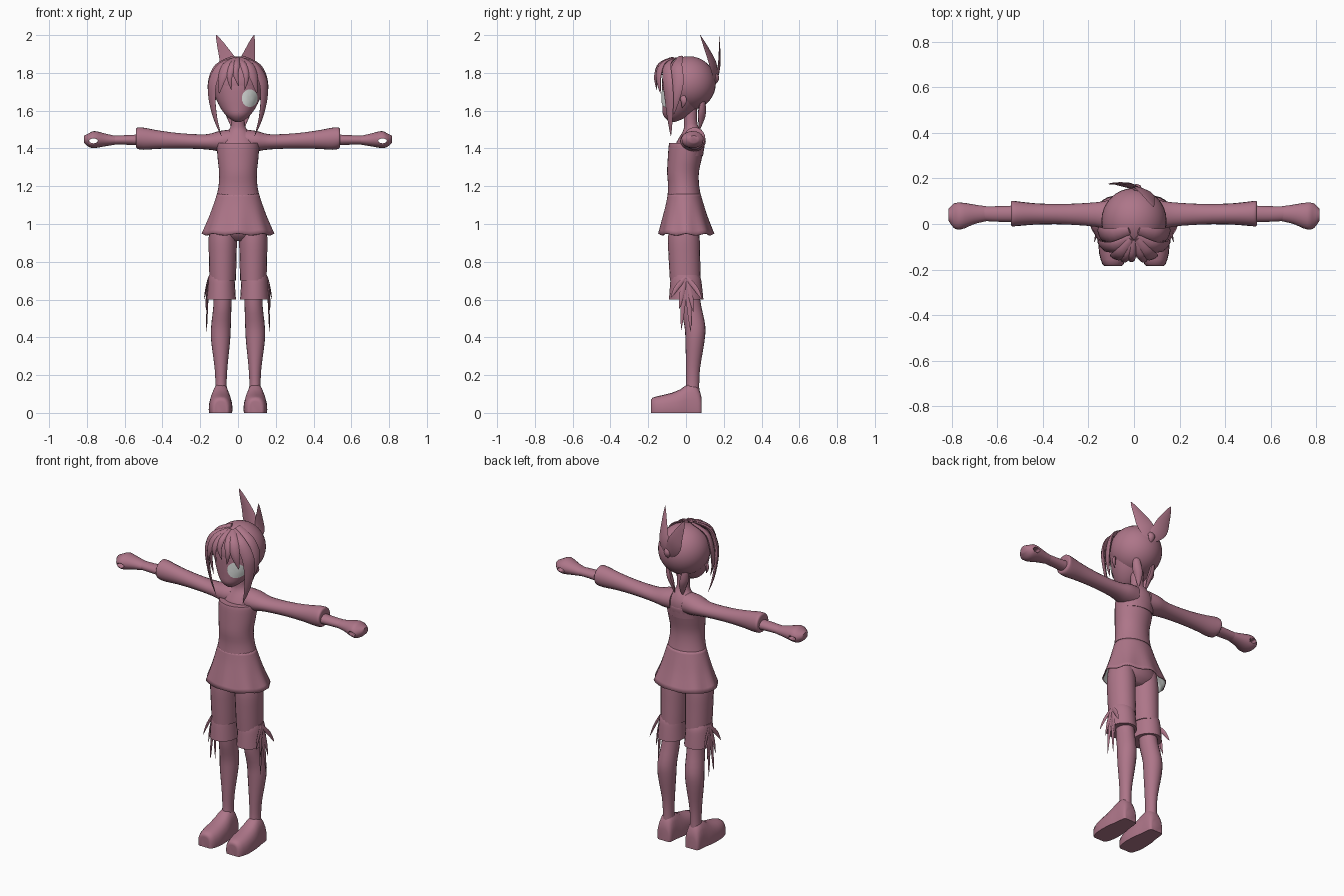
import bpy, bmesh
from math import sin, cos, pi, copysign
from mathutils import Vector

cube = bpy.data.objects.get("Cube")
if cube:
    bpy.data.objects.remove(cube, do_unlink=True)


def material(name, rgb):
    m = bpy.data.materials.new(name)
    m.use_nodes = True
    m.diffuse_color = (*rgb, 1)
    m.node_tree.nodes["Principled BSDF"].inputs["Base Color"].default_value = (*rgb, 1)
    return m


MAUVE = material("mauve", (0.42, 0.18, 0.25))
PALE = material("pale grey", (0.75, 0.78, 0.76))


def finish(name, bm, mat=MAUVE, angle=50):
    bmesh.ops.recalc_face_normals(bm, faces=bm.faces)
    mesh = bpy.data.meshes.new(name)
    bm.to_mesh(mesh)
    bm.free()
    ob = bpy.data.objects.new(name, mesh)
    bpy.context.collection.objects.link(ob)
    mesh.materials.append(mat)
    bpy.ops.object.select_all(action='DESELECT')
    ob.select_set(True)
    bpy.context.view_layer.objects.active = ob
    bpy.ops.object.shade_smooth_by_angle(angle=angle * pi / 180)
    return ob


def smooth_path(rows, steps):
    """Catmull-Rom interpolation of rows of numbers."""
    out = []
    for i in range(len(rows) - 1):
        a, b, c, d = (rows[max(0, min(len(rows) - 1, i + k))] for k in (-1, 0, 1, 2))
        for s in range(steps):
            t = s / steps
            out.append([q + t / 2 * (r - p + t * (2*p - 5*q + 4*r - u + t * (3*(q - r) + u - p)))
                        for p, q, r, u in zip(a, b, c, d)])
    return out + [list(rows[-1])]


def loft(name, rings, n=20, caps=True, power=1, floor=False, wave=None):
    """Skin over elliptical rings given as (centre, half axis, half axis)."""
    bm = bmesh.new()
    loops = []
    for k, (c, u, v) in enumerate(rings):
        loop = []
        for i in range(n):
            a = 2 * pi * i / n
            x, y = (copysign(abs(f(a)) ** power, f(a)) for f in (cos, sin))
            p = Vector(c) + Vector(u) * x + Vector(v) * y
            if wave:
                p += wave(a, k / (len(rings) - 1))
            if floor:
                p.z = max(p.z, 0)
            loop.append(bm.verts.new(p))
        loops.append(loop)
    for a, b in zip(loops, loops[1:]):
        for i in range(n):
            bm.faces.new((a[i], a[i - 1], b[i - 1], b[i]))
    if caps:
        bm.faces.new(loops[0])
        bm.faces.new(loops[-1])
    return finish(name, bm)


def upright(name, rows, cx=0, steps=3, **kw):
    """Rows of height, half width, front y, back y."""
    return loft(name, [((cx, (f + b) / 2, z), (w, 0, 0), (0, (b - f) / 2, 0))
                       for z, w, f, b in smooth_path(rows, steps)], **kw)


def sideways(name, s, rows, steps=3, **kw):
    """Rows of distance out, bottom z, top z, front y, back y."""
    return loft(name, [((s * x, (f + b) / 2, (lo + hi) / 2), (0, (b - f) / 2, 0), (0, 0, (hi - lo) / 2))
                       for x, lo, hi, f, b in smooth_path(rows, steps)], **kw)


HEAD = Vector((0, 0.015, 1.745))


def strand(name, pts, width, thick=0.012, out=None, start=0.15):
    """Tapered flat lock or ribbon along a path."""
    path = [Vector(p) for p in smooth_path(pts, 4)]
    last = len(path) - 1
    rings = []
    for i, p in enumerate(path):
        tangent = (path[min(i + 1, last)] - path[max(i - 1, 0)]).normalized()
        facing = Vector(out) if out else p - HEAD
        across = tangent.cross(facing).normalized()
        k = max(0.03, sin(pi * (start + (1 - start) * i / last)))
        rings.append((p, across * width * k, across.cross(tangent) * thick * k))
    return loft(name, rings, n=8)


# Head: skull of hair, face and ears
bm = bmesh.new()
bmesh.ops.create_uvsphere(bm, u_segments=32, v_segments=18, radius=0.143)
bmesh.ops.translate(bm, verts=bm.verts, vec=HEAD)
finish("skull", bm)
face = upright("face", [(1.54, .012, -.085, -.06), (1.555, .04, -.105, -.02), (1.58, .068, -.122, .02),
                        (1.62, .096, -.125, .06), (1.68, .122, -.127, .1), (1.75, .132, -.125, .12),
                        (1.82, .11, -.1, .1)], n=32)

# Pale eye laid on the face
bpy.context.view_layer.update()
bm = bmesh.new()
rows = []
for r in range(1, 5):
    row = []
    for i in range(20):
        a = 2 * pi * i / 20
        x, z = 0.062 + 0.042 * r / 4 * cos(a), 1.666 + 0.047 * r / 4 * sin(a)
        hit, spot, _, _ = face.ray_cast(Vector((x, -1, z)), Vector((0, 1, 0)))
        row.append(bm.verts.new((x, (spot.y if hit else -0.1) - 0.006, z)))
    rows.append(row)
bm.faces.new(rows[0])
for a, b in zip(rows, rows[1:]):
    for i in range(20):
        bm.faces.new((a[i], a[i - 1], b[i - 1], b[i]))
finish("left_eye", bm, PALE)

# Neck and shoulders
upright("neck_and_shoulders", [(1.36, .1, -.06, .09), (1.42, .1, -.055, .098), (1.46, .085, -.035, .095),
                               (1.495, .052, -.015, .08), (1.53, .036, -.01, .06), (1.62, .037, -.015, .06)])

# Dress: fitted bodice and flared, wavy skirt with a pale lining
upright("bodice", [(1.43, .108, -.088, .095), (1.41, .112, -.092, .098), (1.34, .107, -.097, .082),
                   (1.27, .1, -.1, .068), (1.2, .103, -.095, .07), (1.12, .12, -.1, .085)], n=32)
skirt = upright("skirt", [(1.16, .111, -.096, .077), (1.1, .13, -.107, .094), (1.03, .154, -.123, .115),
                          (.945, .188, -.143, .145)], n=48, caps=False,
                wave=lambda a, t: Vector((cos(a), sin(a), 1)) * 0.005 * t * t * cos(8 * a))
skirt.data.materials.append(PALE)
shell = skirt.modifiers.new("lining", 'SOLIDIFY')
shell.thickness = 0.006
shell.offset = -1
shell.material_offset = 1
upright("hips", [(1.12, .09, -.07, .06), (1.02, .14, -.095, .08), (.95, .145, -.09, .075), (.91, .07, -.05, .04)])

for s, side in ((1, "left"), (-1, "right")):
    # Arms
    sideways(side + "_sleeve", s, [(.04, 1.38, 1.5, -.03, .1), (.1, 1.385, 1.492, -.03, .105),
                                   (.17, 1.395, 1.475, -.012, .095), (.3, 1.4, 1.48, -.002, .088),
                                   (.42, 1.398, 1.495, -.002, .09), (.5, 1.393, 1.51, -.008, .098),
                                   (.535, 1.4, 1.51, -.01, .102), (.54, 1.415, 1.49, 0, .09)])
    sideways(side + "_forearm", s, [(.5, 1.415, 1.475, .008, .082), (.6, 1.42, 1.47, .01, .078),
                                    (.68, 1.42, 1.468, .015, .078)])
    hand = sideways(side + "_hand", s, [(.65, 1.42, 1.467, .012, .078), (.7, 1.412, 1.478, 0, .085),
                                        (.76, 1.402, 1.492, -.025, .095), (.79, 1.408, 1.48, -.018, .09),
                                        (.815, 1.43, 1.468, .015, .065)])
    # Opening through the closed fingers
    cutter = loft("cutter", [((s * 0.765, y, 1.44), (0.023, 0, 0), (0, 0, 0.013)) for y in (-0.2, 0.2)], n=12)
    hole = hand.modifiers.new("grip", 'BOOLEAN')
    hole.operation = 'DIFFERENCE'
    hole.object = cutter
    bpy.context.view_layer.objects.active = hand
    bpy.ops.object.modifier_apply(modifier="grip")
    bpy.data.objects.remove(cutter, do_unlink=True)

    # Legs: shorts, gathered cuff, shin and shoe
    upright(side + "_short", [(1.03, .06, -.08, .06), (.93, .074, -.095, .072), (.82, .073, -.092, .075),
                              (.7, .07, -.085, .078)], cx=s * .081)
    upright(side + "_cuff", [(.73, .066, -.075, .07), (.705, .07, -.082, .08), (.66, .073, -.086, .086),
                             (.6, .077, -.09, .092)], cx=s * .088)
    loft(side + "_shin", [((s * x, (f + b) / 2, z), (w, 0, 0), (0, (b - f) / 2, 0)) for z, x, w, f, b in
                          smooth_path([(.66, .08, .048, -.035, .065), (.56, .083, .048, -.03, .082),
                                       (.46, .09, .052, -.008, .102), (.38, .092, .05, -.003, .098),
                                       (.24, .09, .034, 0, .075), (.15, .09, .03, 0, .07),
                                       (.08, .09, .035, -.01, .072)], 3)])
    shoe = [(-.185, .03, .06), (-.178, .046, .08), (-.13, .061, .093), (-.08, .063, .105), (-.03, .06, .125),
            (.01, .052, .152), (.05, .048, .15), (.075, .044, .11), (.083, .034, .07)]
    loft(side + "_shoe", [((s * .092, y, .018), (w, 0, 0), (0, 0, h - .018))
                          for y, w, h in smooth_path(shoe, 2)], power=0.8, floor=True)

    # Knee bow: fanned ribbon ends
    for i, (y, z, x) in enumerate([(-.08, .61, .175), (.085, .6, .18), (-.025, .44, .165),
                                   (.025, .43, .168), (-.035, .55, .172), (.04, .53, .17)]):
        strand(f"{side}_knee_ribbon_{i}", [(s * .155, 0, .72), (s * (x + .158) / 2, y * .6, (z + .72) / 2),
                                          (s * x, y, z)], .013, .004, out=(s, 0, 0))

    # Hair locks framing the face
    strand(side + "_long_lock", [(s * .01, -.06, 1.875), (s * .085, -.1, 1.84), (s * .132, -.098, 1.76),
                                 (s * .138, -.09, 1.67), (s * .12, -.085, 1.56), (s * .088, -.08, 1.465)], .034)
    strand(side + "_cheek_lock", [(s * .02, -.03, 1.885), (s * .105, -.05, 1.835), (s * .142, -.045, 1.75),
                                  (s * .14, -.055, 1.66), (s * .115, -.065, 1.58)], .036)
    strand(side + "_fringe_outer", [(s * .01, -.07, 1.878), (s * .055, -.128, 1.84), (s * .085, -.145, 1.77),
                                    (s * .1, -.135, 1.69)], .03)
    strand(side + "_fringe_inner", [(s * .005, -.075, 1.875), (s * .03, -.135, 1.84), (s * .045, -.16, 1.78),
                                    (s * .035, -.155, 1.71)], .02)
    strand(side + "_nape_lock", [(s * .06, .09, 1.66), (s * .05, .085, 1.6), (s * .035, .08, 1.55),
                                 (s * .025, .068, 1.49)], .026, .016)
    strand(side + "_ear", [(s * .122, -.02, 1.675), (s * .132, -.012, 1.65), (s * .12, -.02, 1.615)],
           .018, .01, out=(s, -.4, 0), start=.25)

# Middle fringe and crown seam
strand("middle_fringe", [(0, -.07, 1.88), (-.008, -.135, 1.845), (-.012, -.158, 1.79), (.005, -.158, 1.73)], .018)

# Tall two-leaf bow at the back of the head
strand("right_bow_leaf", [(.01, .155, 1.76), (-.035, .172, 1.82), (-.065, .178, 1.89), (-.115, .175, 2.0)],
       .047, .007, out=(0, 1, 0))
strand("left_bow_leaf", [(.01, .155, 1.76), (.038, .15, 1.82), (.058, .125, 1.89), (.085, .075, 2.0)],
       .047, .007, out=(.5, 1, .3))
strand("bow_knot", [(.01, .15, 1.8), (.012, .162, 1.77), (.01, .15, 1.735)], .022, .014)
